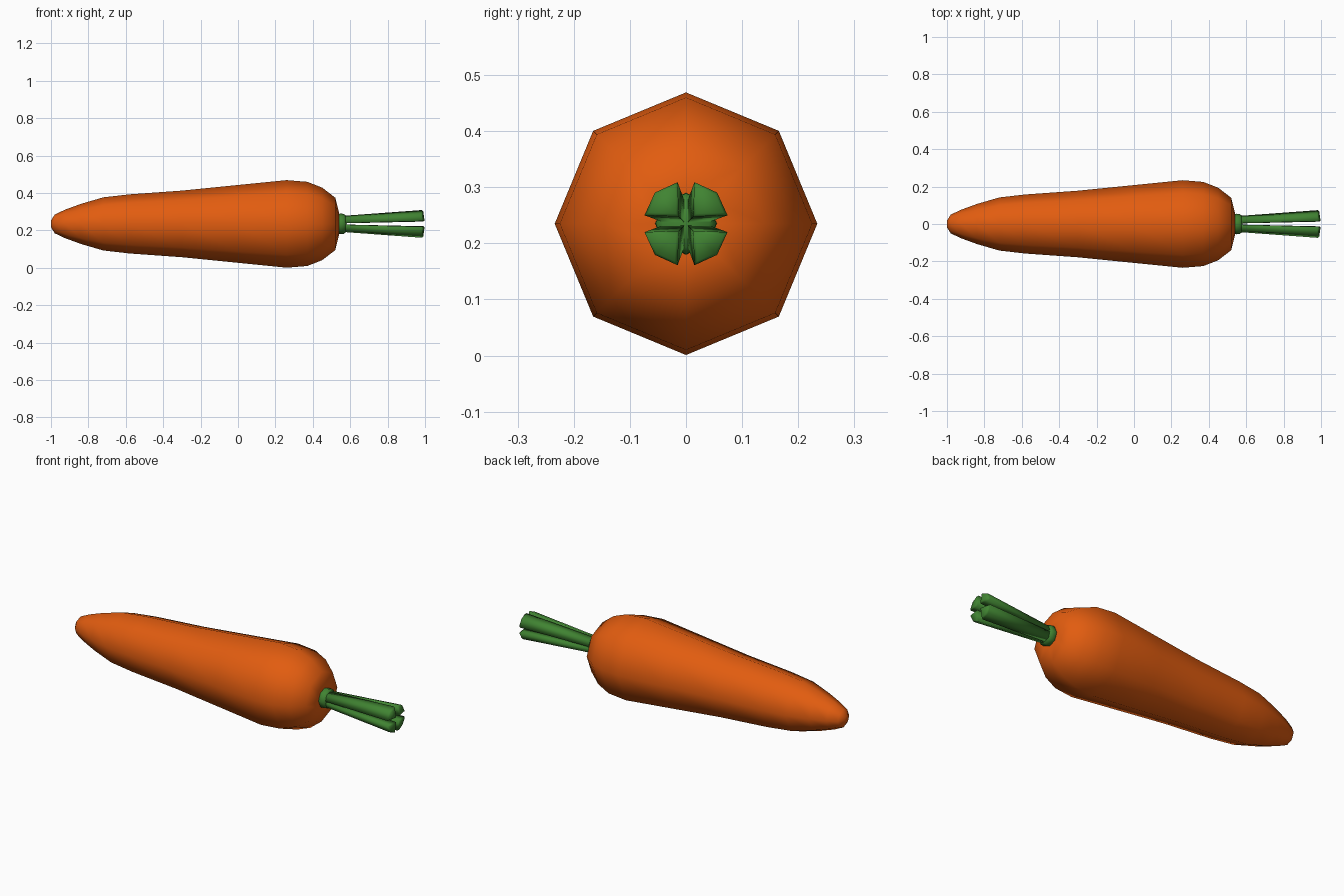
import bpy, bmesh, math
from mathutils import Vector

if "Cube" in bpy.data.objects:
    bpy.data.objects.remove(bpy.data.objects["Cube"])

CZ = 0.235  # height of the carrot's axis


def material(name, rgb):
    m = bpy.data.materials.new(name)
    m.diffuse_color = (*rgb, 1)
    m.use_nodes = True
    m.node_tree.nodes["Principled BSDF"].inputs["Base Color"].default_value = m.diffuse_color
    return m


def finish(name, bm, mat):
    bmesh.ops.recalc_face_normals(bm, faces=bm.faces)
    me = bpy.data.meshes.new(name)
    bm.to_mesh(me)
    bm.free()
    for p in me.polygons:
        p.use_smooth = True
    me.materials.append(mat)
    ob = bpy.data.objects.new(name, me)
    ob.location.z = CZ
    bpy.context.collection.objects.link(ob)
    return ob


def loft(name, rings, mat):
    """Skin a list of equal-length point rings and cap both ends."""
    bm = bmesh.new()
    vs = [[bm.verts.new(p) for p in ring] for ring in rings]
    n = len(vs[0])
    for a, b in zip(vs, vs[1:]):
        for i in range(n):
            j = (i + 1) % n
            bm.faces.new((a[i], a[j], b[j], b[i]))
    bm.faces.new(vs[0])
    bm.faces.new(vs[-1])
    return finish(name, bm, mat)


def octagon(x, r):
    return [(x, r * math.cos(k * math.pi / 4), r * math.sin(k * math.pi / 4))
            for k in range(8)]


orange = material("carrot orange", (0.76, 0.108, 0.005))
green = material("stalk green", (0.052, 0.23, 0.032))

# Root: eight-sided smooth body, tip at -x, shallow dip around the stalks
root = [(-1.0, 0.018), (-0.98, 0.05), (-0.925, 0.076), (-0.84, 0.107),
        (-0.72, 0.142), (-0.58, 0.158), (-0.30, 0.178), (0.0, 0.208),
        (0.26, 0.234), (0.37, 0.225), (0.45, 0.194), (0.52, 0.14),
        (0.54, 0.06), (0.53, 0.03)]
loft("carrot_root", [octagon(x, r) for x, r in root], orange)

# Collar where the stalks leave the root
collar = [(0.52, 0.045), (0.545, 0.055), (0.565, 0.054), (0.58, 0.042)]
loft("stalk_collar", [octagon(x, r) for x, r in collar], green)


# Four splayed stalks, each a quarter of an octagon with a bevelled end
def quarter(x, g, r, lean=0.0):
    pts = [(g, g), (r, g * 1.2), (r * 0.75, r * 0.75), (g * 1.2, r)]
    return [(x - lean * (y + z - 2 * g), y, z) for y, z in pts]


def shrink(ring, k, dx):
    c = sum((Vector(p) for p in ring), Vector()) / len(ring)
    return [c + (Vector(p) - c) * k + Vector((dx, 0, 0)) for p in ring]


end = quarter(0.991, 0.0125, 0.074, 0.14)
rings = [quarter(0.56, 0.003, 0.043), end, shrink(end, 0.8, 0.008)]
for i, (sy, sz) in enumerate([(1, 1), (-1, 1), (-1, -1), (1, -1)]):
    loft(f"stalk_{i + 1}",
         [[(p[0], p[1] * sy, p[2] * sz) for p in r] for r in rings], green)
